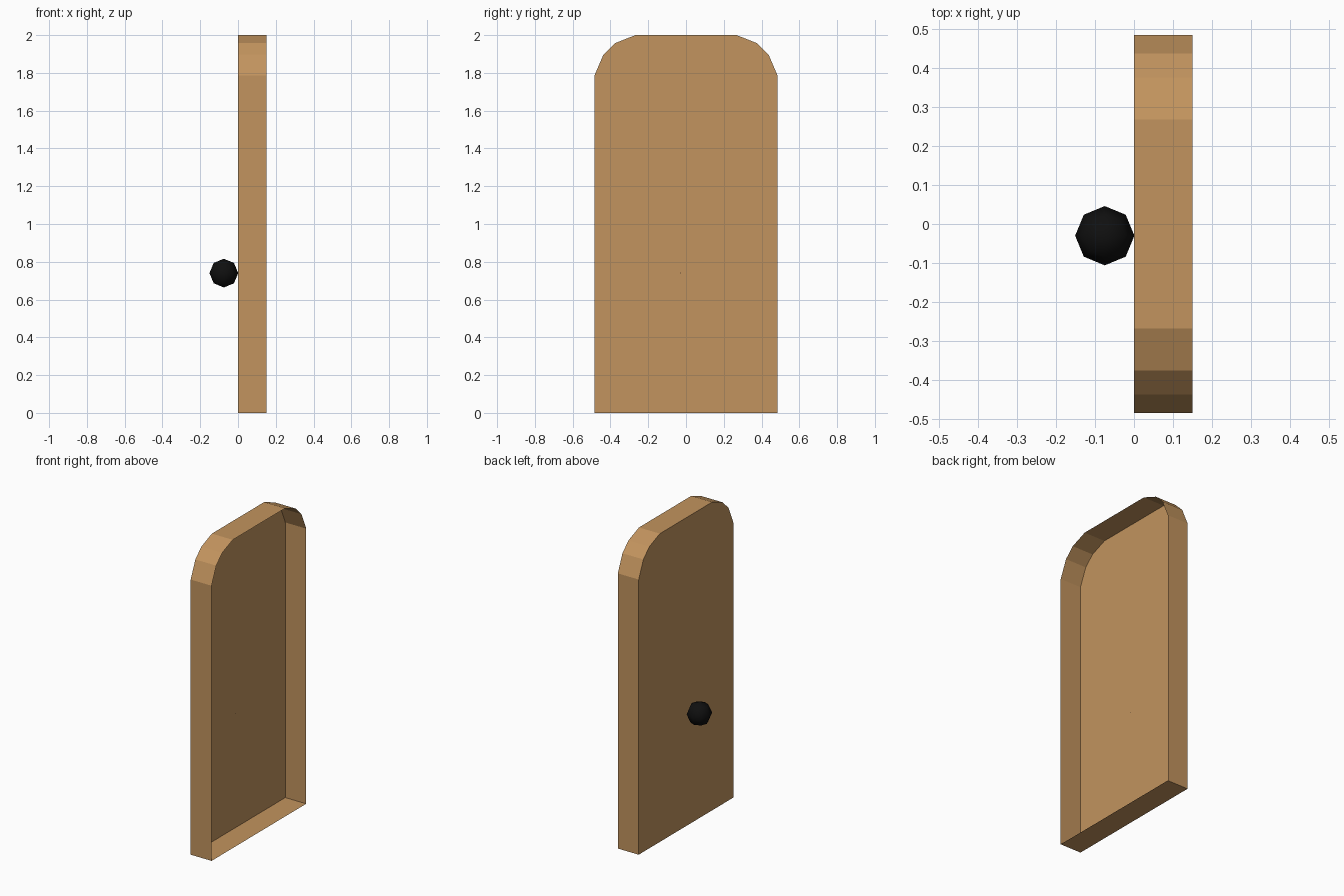
import bpy, bmesh

if "Cube" in bpy.data.objects:
    bpy.data.objects.remove(bpy.data.objects["Cube"])


def material(name, rgb):
    m = bpy.data.materials.new(name)
    m.diffuse_color = (*rgb, 1.0)
    m.use_nodes = True
    m.node_tree.nodes["Principled BSDF"].inputs["Base Color"].default_value = m.diffuse_color
    return m


def add_object(name, bm, mat):
    me = bpy.data.meshes.new(name)
    bm.to_mesh(me)
    bm.free()
    me.materials.append(mat)
    ob = bpy.data.objects.new(name, me)
    bpy.context.collection.objects.link(ob)
    return ob


wood = material("wood brown", (0.54, 0.295, 0.112))
black = material("knob black", (0.005, 0.005, 0.005))

# door panel: arched outline at x = 0 with a thin rim running to the open back
half = [(0.485, 0.0), (0.485, 1.785), (0.437, 1.897), (0.376, 1.957), (0.268, 2.0)]
outline = half + [(-y, z) for y, z in reversed(half)]
depth = 0.15

bm = bmesh.new()
face_ring = [bm.verts.new((0.0, y, z)) for y, z in outline]
rim_ring = [bm.verts.new((depth, y, z)) for y, z in outline]
bm.faces.new(list(reversed(face_ring)))
n = len(outline)
for i in range(n):
    j = (i + 1) % n
    bm.faces.new((face_ring[i], face_ring[j], rim_ring[j], rim_ring[i]))
add_object("door_panel", bm, wood)

# round knob on the closed side of the door
bm = bmesh.new()
bmesh.ops.create_uvsphere(bm, u_segments=8, v_segments=4, radius=0.076)
for f in bm.faces:
    f.smooth = True
knob = add_object("door_knob", bm, black)
knob.location = (-0.075, -0.03, 0.74)
